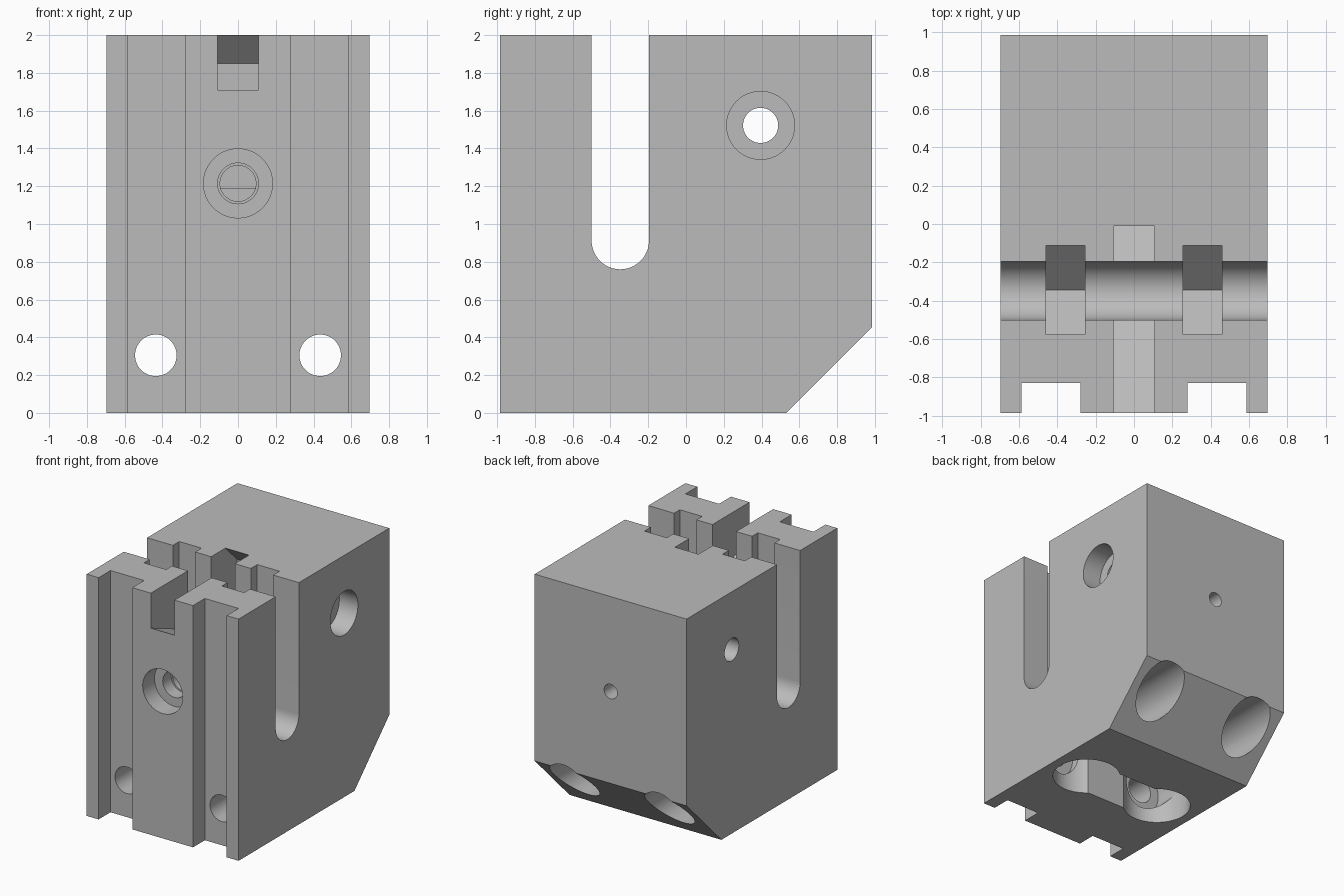
import bpy
import bmesh
import math
from mathutils import Matrix

if "Cube" in bpy.data.objects:
    bpy.data.objects.remove(bpy.data.objects["Cube"], do_unlink=True)

W, D = 0.695, 0.985

steel = bpy.data.materials.new("machined grey")
steel.use_nodes = True
steel.diffuse_color = (0.5, 0.5, 0.5, 1)
steel.node_tree.nodes["Principled BSDF"].inputs["Base Color"].default_value = (0.5, 0.5, 0.5, 1)


def finish(name, bm):
    bmesh.ops.recalc_face_normals(bm, faces=bm.faces)
    mesh = bpy.data.meshes.new(name)
    bm.to_mesh(mesh)
    bm.free()
    mesh.materials.append(steel)
    obj = bpy.data.objects.new(name, mesh)
    bpy.context.collection.objects.link(obj)
    return obj


def prism(name, profile, x0, x1):
    """Side profile (y, z) extruded from x0 to x1."""
    bm = bmesh.new()
    face = bm.faces.new([bm.verts.new((x0, y, z)) for y, z in profile])
    out = bmesh.ops.extrude_face_region(bm, geom=[face])["geom"]
    moved = [v for v in out if isinstance(v, bmesh.types.BMVert)]
    bmesh.ops.translate(bm, verts=moved, vec=(x1 - x0, 0, 0))
    return finish(name, bm)


def box(name, x0, x1, y0, y1, z0, z1):
    return prism(name, [(y0, z0), (y1, z0), (y1, z1), (y0, z1)], x0, x1)


def bore(name, axis, a, b, start, end, radius):
    """Round cutter along an axis; a and b are its other two coordinates."""
    bm = bmesh.new()
    mid = (start + end) / 2
    if axis == "X":
        place = Matrix.Translation((mid, a, b)) @ Matrix.Rotation(math.pi / 2, 4, "Y")
    elif axis == "Y":
        place = Matrix.Translation((a, mid, b)) @ Matrix.Rotation(math.pi / 2, 4, "X")
    else:
        place = Matrix.Translation((a, b, mid))
    bmesh.ops.create_cone(bm, cap_ends=True, segments=48, radius1=radius,
                          radius2=radius, depth=abs(end - start), matrix=place)
    return finish(name, bm)


# Body: side profile with the rounded cross slot and the chamfered lower back
slot_y, slot_z, slot_r = -0.348, 0.912, 0.152
arc = [(slot_y + slot_r * math.cos(t), slot_z - slot_r * math.sin(t))
       for t in [math.pi * i / 24 for i in range(25)]]
profile = [(-D, 0), (0.53, 0), (D, 0.455), (D, 2), (slot_y + slot_r, 2)]
profile += arc + [(slot_y - slot_r, 2), (-D, 2)]
body = prism("clamp_block", profile, -W, W)

cutters = []

# Mirrored features: front grooves, slot pockets, mounting holes, underside recess
for s in (-1, 1):
    x0, x1 = sorted((s * 0.278, s * 0.586))
    cutters.append(box("groove_cutter", x0, x1, -1.1, -0.83, -0.1, 2.1))
    x0, x1 = sorted((s * 0.255, s * 0.459))
    cutters.append(prism("pocket_cutter", [(-0.575, 2.1), (-0.575, 0.88), (-0.345, 0.65),
                                           (-0.113, 0.88), (-0.113, 2.1)], x0, x1))
    cutters.append(bore("mount_hole_cutter", "Y", s * 0.435, 0.305, -1.1, 1.1, 0.11))
    cutters.append(bore("mount_counterbore_cutter", "Y", s * 0.435, 0.305, -0.45, 1.1, 0.188))
    cutters.append(bore("recess_cutter", "Z", s * 0.357, -0.15, -0.1, 0.42, 0.26))
cutters.append(box("recess_link_cutter", -0.2, 0.2, -0.34, 0.04, -0.1, 0.4))

# Central notch: sloped floor in the front wall, undercut end in the rear part
cutters.append(prism("front_notch_cutter", [(-1.085, 1.75), (-0.4, 1.476), (-0.4, 2.1),
                                            (-1.085, 2.1)], -0.108, 0.108))
cutters.append(prism("rear_notch_cutter", [(-0.3, 1.23), (0.14, 1.06), (0.14, 1.85),
                                           (-0.11, 2.1), (-0.3, 2.1)], -0.108, 0.108))

# Stepped bolt hole in the front, small tapped hole in the back
cutters.append(bore("bolt_counterbore_cutter", "Y", 0, 1.215, -1.1, -0.83, 0.183))
cutters.append(bore("bolt_step_cutter", "Y", 0, 1.215, -0.9, -0.72, 0.108))
cutters.append(bore("bolt_hole_cutter", "Y", 0, 1.215, -0.9, -0.4, 0.095))
cutters.append(bore("back_hole_cutter", "Y", 0, 1.215, 0.4, 1.1, 0.06))

# Cross hole with a wide counterbore on the left side
cutters.append(bore("cross_hole_cutter", "X", 0.395, 1.522, -0.8, 0.8, 0.093))
cutters.append(bore("cross_counterbore_cutter", "X", 0.395, 1.522, W - 0.17, 0.8, 0.18))

# Cut everything, bake the result, drop the cutters
for cutter in cutters:
    cutter.hide_render = True
    mod = body.modifiers.new(cutter.name, "BOOLEAN")
    mod.operation = "DIFFERENCE"
    mod.solver = "EXACT"
    mod.object = cutter
bpy.context.view_layer.update()
graph = bpy.context.evaluated_depsgraph_get()
baked = bpy.data.meshes.new_from_object(body.evaluated_get(graph))
body.modifiers.clear()
body.data = baked
baked.materials.clear()
baked.materials.append(steel)
for poly in baked.polygons:
    poly.material_index = 0
for cutter in cutters:
    bpy.data.objects.remove(cutter, do_unlink=True)

bpy.ops.object.select_all(action="DESELECT")
body.select_set(True)
bpy.context.view_layer.objects.active = body
bpy.ops.object.shade_smooth_by_angle(angle=math.radians(25))
